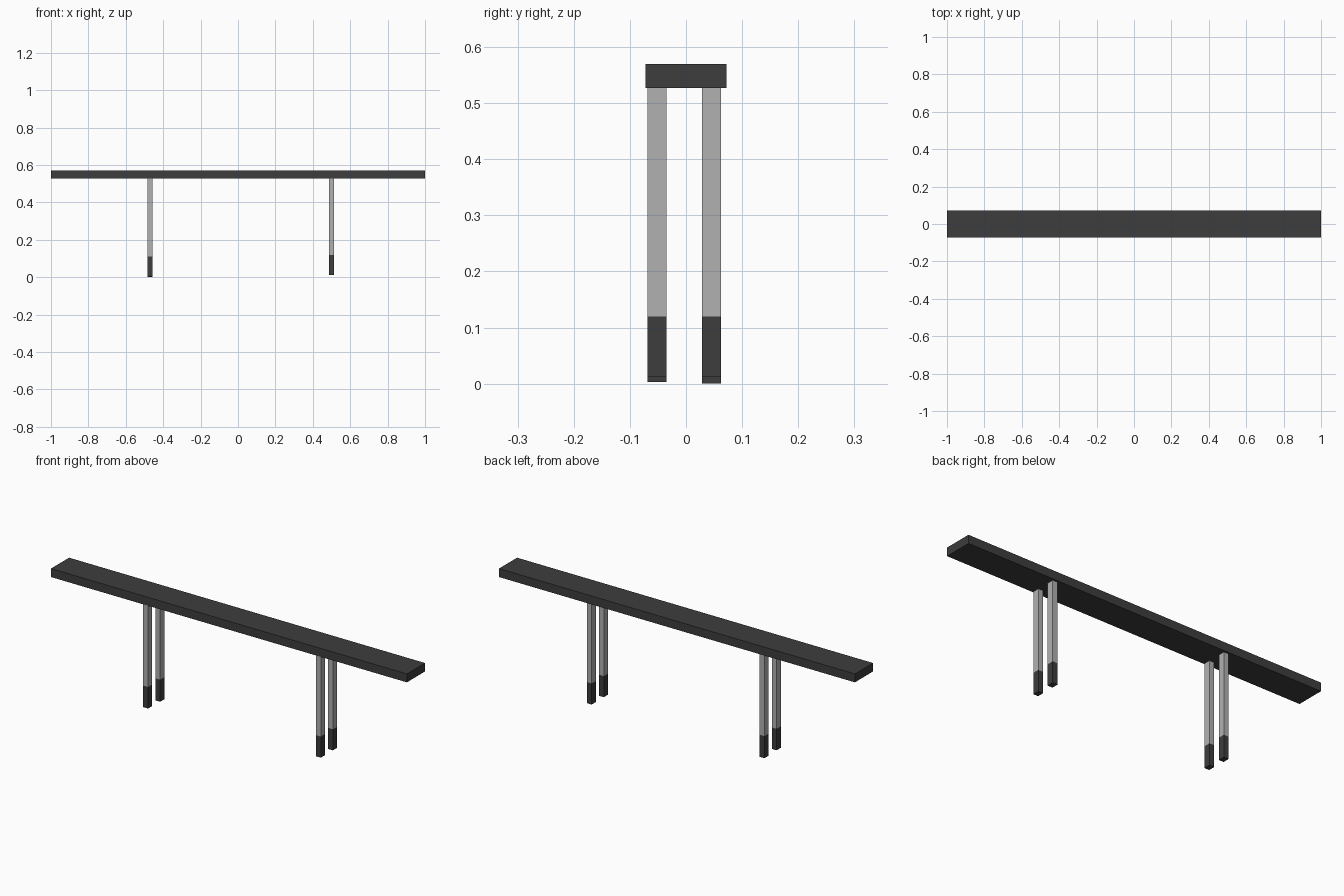
import bpy

if "Cube" in bpy.data.objects:
    bpy.data.objects.remove(bpy.data.objects["Cube"])


def material(name, value):
    mat = bpy.data.materials.new(name)
    mat.diffuse_color = (value, value, value, 1)
    mat.use_nodes = True
    mat.node_tree.nodes["Principled BSDF"].inputs["Base Color"].default_value = mat.diffuse_color
    return mat


dark = material("dark_grey", 0.047)
light = material("light_grey", 0.44)


def box(name, x, y, z, mat):
    """Box spanning the given (low, high) ranges."""
    bpy.ops.mesh.primitive_cube_add(size=1, location=[sum(r) / 2 for r in (x, y, z)])
    obj = bpy.context.object
    obj.name = name
    obj.scale = [r[1] - r[0] for r in (x, y, z)]
    bpy.ops.object.transform_apply(location=False, rotation=False, scale=True)
    obj.data.materials.append(mat)
    return obj


# Long plank on top
PLANK_BOTTOM = 0.527
box("plank", (-1, 1), (-0.0725, 0.0725), (PLANK_BOTTOM, 0.570), dark)

# Two pairs of legs, each leg ending in a dark foot:
# side, centre x, foot top, (front foot bottom, back foot bottom)
pairs = [
    ("left", -0.471, 0.112, (0.003, 0.0)),
    ("right", 0.500, 0.120, (0.013, 0.013)),
]
for side, cx, foot_top, bottoms in pairs:
    x = (cx - 0.0135, cx + 0.0135)
    for place, cy, bottom in zip(("front", "back"), (-0.052, 0.0455), bottoms):
        y = (cy - 0.017, cy + 0.017)
        box(f"{place}_{side}_leg", x, y, (foot_top, PLANK_BOTTOM), light)
        box(f"{place}_{side}_foot", x, y, (bottom, foot_top), dark)
